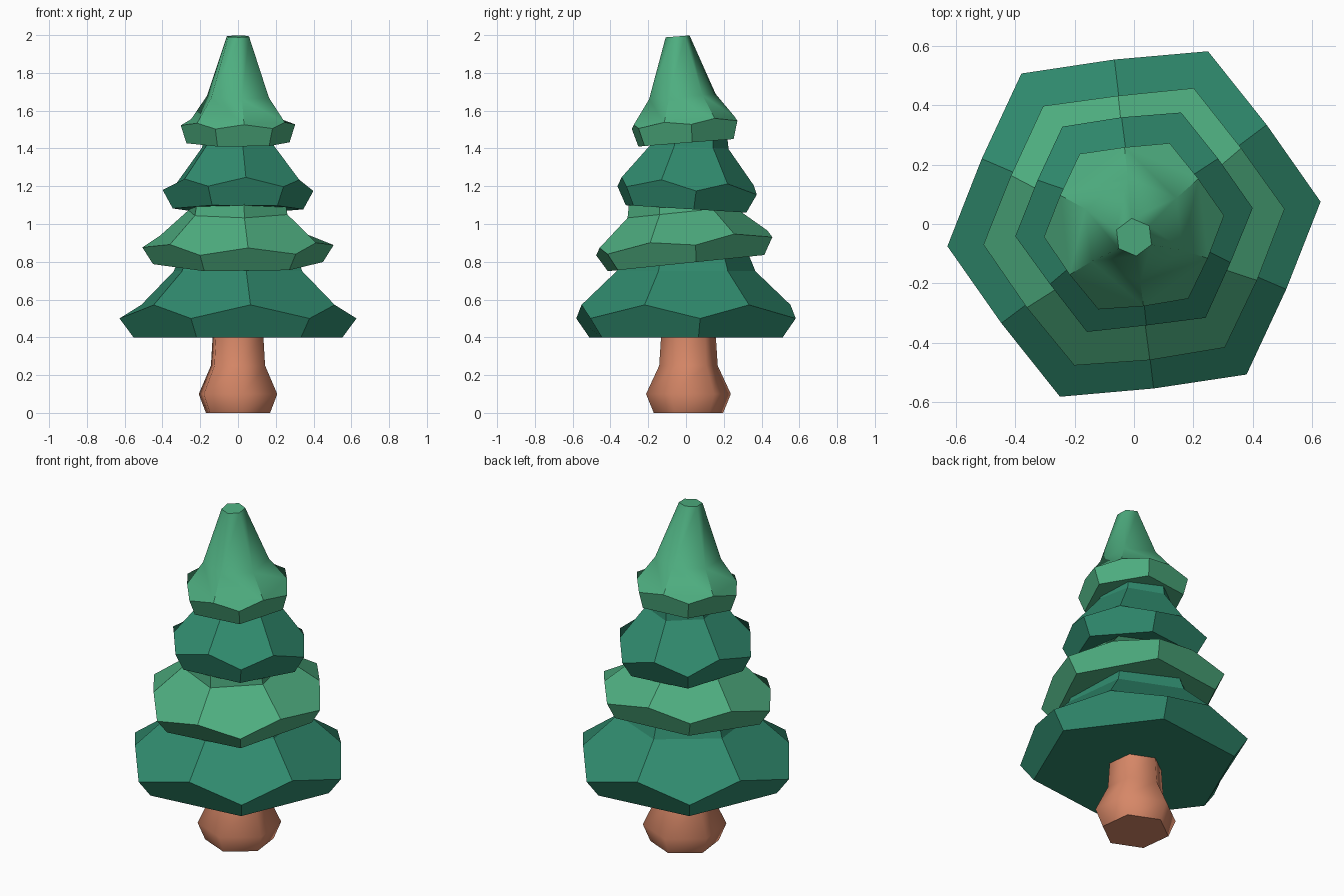
import bpy, bmesh, math
from mathutils import Matrix

if "Cube" in bpy.data.objects:
    bpy.data.objects.remove(bpy.data.objects["Cube"])

CORNER = math.radians(6.8)        # direction of the first hexagon corner
MID = CORNER + math.radians(30)   # direction of the first side middle


def material(name, rgb):
    mat = bpy.data.materials.new(name)
    lin = [((c / 255 + 0.055) / 1.055) ** 2.4 for c in rgb]
    mat.diffuse_color = (*lin, 1)
    mat.use_nodes = True
    mat.node_tree.nodes["Principled BSDF"].inputs["Base Color"].default_value = mat.diffuse_color
    return mat


DARK = material("dark green", (48, 139, 110))
LIGHT = material("light green", (78, 174, 128))
BARK = material("bark brown", (214, 135, 103))


def ring(bm, r, z, start):
    return [bm.verts.new((r * math.cos(start + i * math.pi / 3),
                          r * math.sin(start + i * math.pi / 3), z)) for i in range(6)]


def bridge(bm, low, high):
    return [bm.faces.new((low[i], low[(i + 1) % 6], high[(i + 1) % 6], high[i]))
            for i in range(6)]


def finish(bm, name, mat, place):
    bm.normal_update()
    mesh = bpy.data.meshes.new(name)
    bm.to_mesh(mesh)
    bm.free()
    mesh.materials.append(mat)
    obj = bpy.data.objects.new(name, mesh)
    obj.matrix_world = place
    bpy.context.collection.objects.link(obj)


def tier(name, mat, z, tilt, base_r, corner, mid, shoulder, top, soft_tip=False):
    """Foliage skirt; corner, mid, shoulder and top are (radius, height)."""
    bm = bmesh.new()
    b = ring(bm, base_r, 0, CORNER)
    c = ring(bm, *corner, CORNER)
    m = ring(bm, *mid, MID)
    s = ring(bm, *shoulder, MID)
    t = ring(bm, *top, MID)
    bm.faces.new(b[::-1])
    bm.faces.new(t)
    for i in range(6):
        j = (i + 1) % 6
        bm.faces.new((b[i], b[j], c[j], m[i], c[i]))        # lower rim
        bm.faces.new((c[i], m[i], s[i], s[i - 1], m[i - 1]))  # drooping leaf face
    tip = bridge(bm, s, t)
    if soft_tip:
        for f in bm.faces:
            f.smooth = True
        for e in bm.edges:
            e.smooth = all(v in s or v in t for v in e.verts) \
                and not all(v in t for v in e.verts)
    finish(bm, name, mat, Matrix.Translation((0, 0, z))
           @ Matrix.Rotation(math.radians(tilt), 4, 'X'))


# Foliage tiers, bottom to top
tier("foliage_bottom", DARK, 0.40, 0, 0.557,
     (0.632, 0.10), (0.557, 0.172), (0.37, 0.35), (0.325, 0.46))
tier("foliage_lower_middle", LIGHT, 0.793, 5.9, 0.453,
     (0.51, 0.09), (0.45, 0.127), (0.285, 0.27), (0.27, 0.345))
tier("foliage_upper_middle", DARK, 1.08, -3.5, 0.348,
     (0.402, 0.098), (0.353, 0.146), (0.207, 0.33), (0.195, 0.40))
tier("foliage_top", LIGHT, 1.43, 4.5, 0.275,
     (0.305, 0.095), (0.27, 0.117), (0.178, 0.245), (0.064, 0.565), True)

# Trunk with a swollen foot
bm = bmesh.new()
rings = [ring(bm, r, z, MID) for r, z in
         ((0.185, 0), (0.226, 0.1), (0.156, 0.25), (0.145, 0.42))]
for low, high in zip(rings, rings[1:]):
    bridge(bm, low, high)
bm.faces.new(rings[0][::-1])
bm.faces.new(rings[-1])
for f in bm.faces:
    f.smooth = True
for e in bm.edges:
    if all(v in rings[0] for v in e.verts) or all(v in rings[-1] for v in e.verts):
        e.smooth = False
finish(bm, "trunk", BARK, Matrix.Translation((0, 0.013, 0)))
